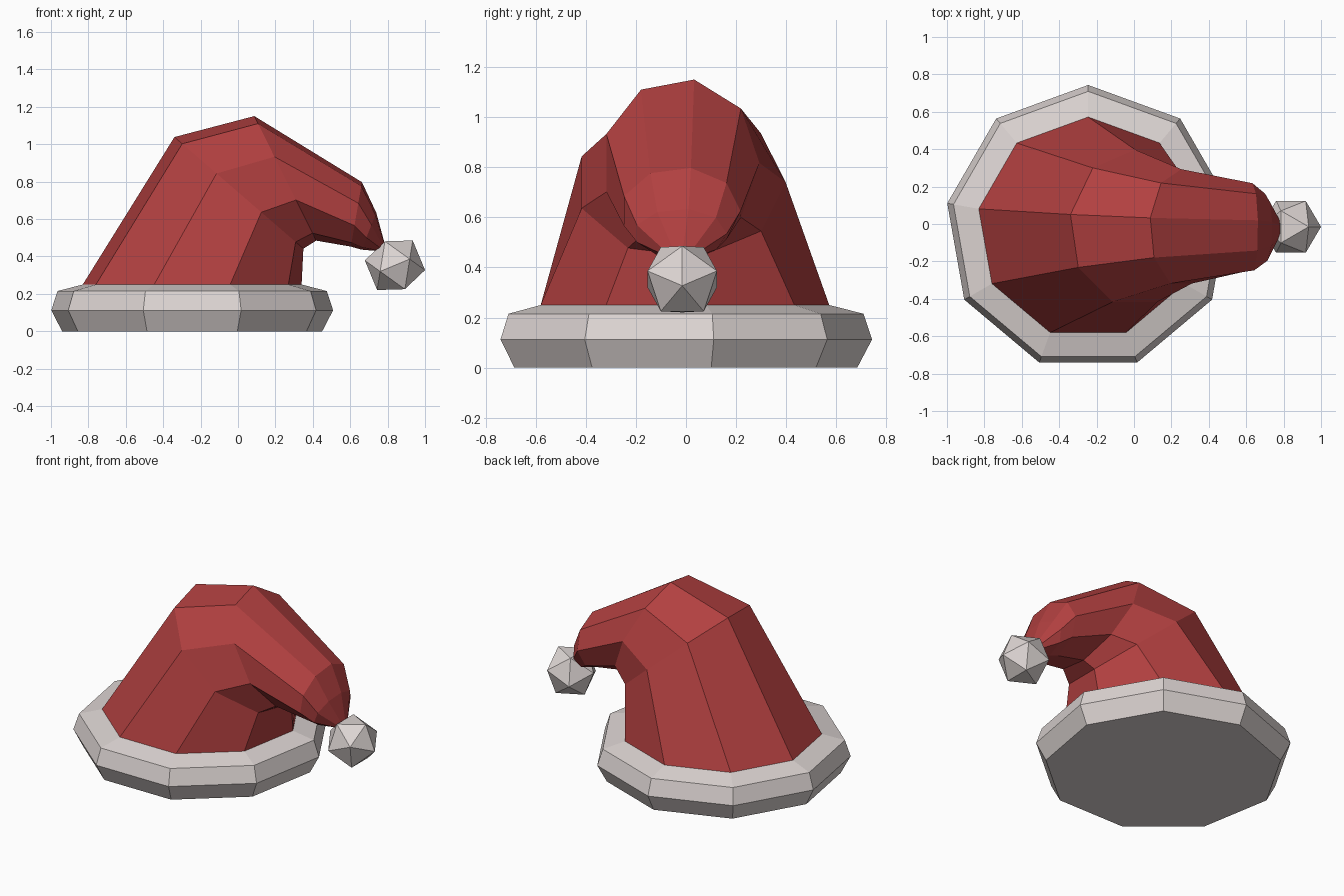
import bpy, bmesh, math
from mathutils import Vector

if "Cube" in bpy.data.objects:
    bpy.data.objects.remove(bpy.data.objects["Cube"])

SIDES = 9
CY = -0.022          # shared symmetry line of hat and brim


def material(name, color):
    m = bpy.data.materials.new(name)
    m.diffuse_color = (*color, 1)
    m.use_nodes = True
    m.node_tree.nodes["Principled BSDF"].inputs["Base Color"].default_value = m.diffuse_color
    return m


def finish(name, bm, mat):
    bmesh.ops.recalc_face_normals(bm, faces=bm.faces)
    mesh = bpy.data.meshes.new(name)
    bm.to_mesh(mesh)
    bm.free()
    mesh.materials.append(mat)
    obj = bpy.data.objects.new(name, mesh)
    bpy.context.collection.objects.link(obj)
    return obj


def loft(name, rings, mat):
    """Each ring: centre x, centre z, in-plane axis (ux, uz), radius along y."""
    bm = bmesh.new()
    loops = []
    for cx, cz, ux, uz, ry in rings:
        loop = []
        for k in range(SIDES):
            a = math.radians(90 + 360 * k / SIDES)
            c, s = math.cos(a), math.sin(a)
            loop.append(bm.verts.new((cx + c * ux, CY + s * ry, cz + c * uz)))
        loops.append(loop)
    for lo, hi in zip(loops, loops[1:]):
        for k in range(SIDES):
            n = (k + 1) % SIDES
            bm.faces.new((lo[k], lo[n], hi[n], hi[k]))
    bm.faces.new(loops[0])
    bm.faces.new(loops[-1])
    return finish(name, bm, mat)


red = material("red felt", (0.445, 0.051, 0.051))
white = material("warm white fur", (0.716, 0.658, 0.644))

# Fur brim: stacked nine-sided rings
loft("brim", [(-0.245, z, r, 0, r) for z, r in
              ((0, 0.706), (0.112, 0.765), (0.215, 0.731), (0.25, 0.594))], white)

# Drooping cap: rings that tilt and shrink along the bend
loft("cap", [
    (-0.245, 0.25, 0.594, 0, 0.594),
    (0.005, 0.74, 0.35, -0.303, 0.42),
    (0.2525, 0.8175, 0.168, -0.338, 0.315),
    (0.633, 0.625, -0.03, -0.175, 0.24),
    (0.70, 0.535, -0.04, -0.10, 0.185),
    (0.767, 0.453, -0.015, -0.025, 0.06),
], red)

# Pompom: icosahedron turned about y
phi = (1 + 5 ** 0.5) / 2
size = 0.163 / math.hypot(1, phi)
tilt = math.radians(22.6)
d = Vector((math.cos(tilt), 0, math.sin(tilt)))
e = Vector((-math.sin(tilt), 0, math.cos(tilt)))
y = Vector((0, 1, 0))
bm = bmesh.new()
for p in (1, -1):
    for q in (phi, -phi):
        for a, b, c in ((0, p, q), (p, q, 0), (q, 0, p)):
            bm.verts.new(Vector((0.839, -0.015, 0.353)) + (y * a + e * b + d * c) * size)
bmesh.ops.convex_hull(bm, input=bm.verts)
finish("pompom", bm, white)
